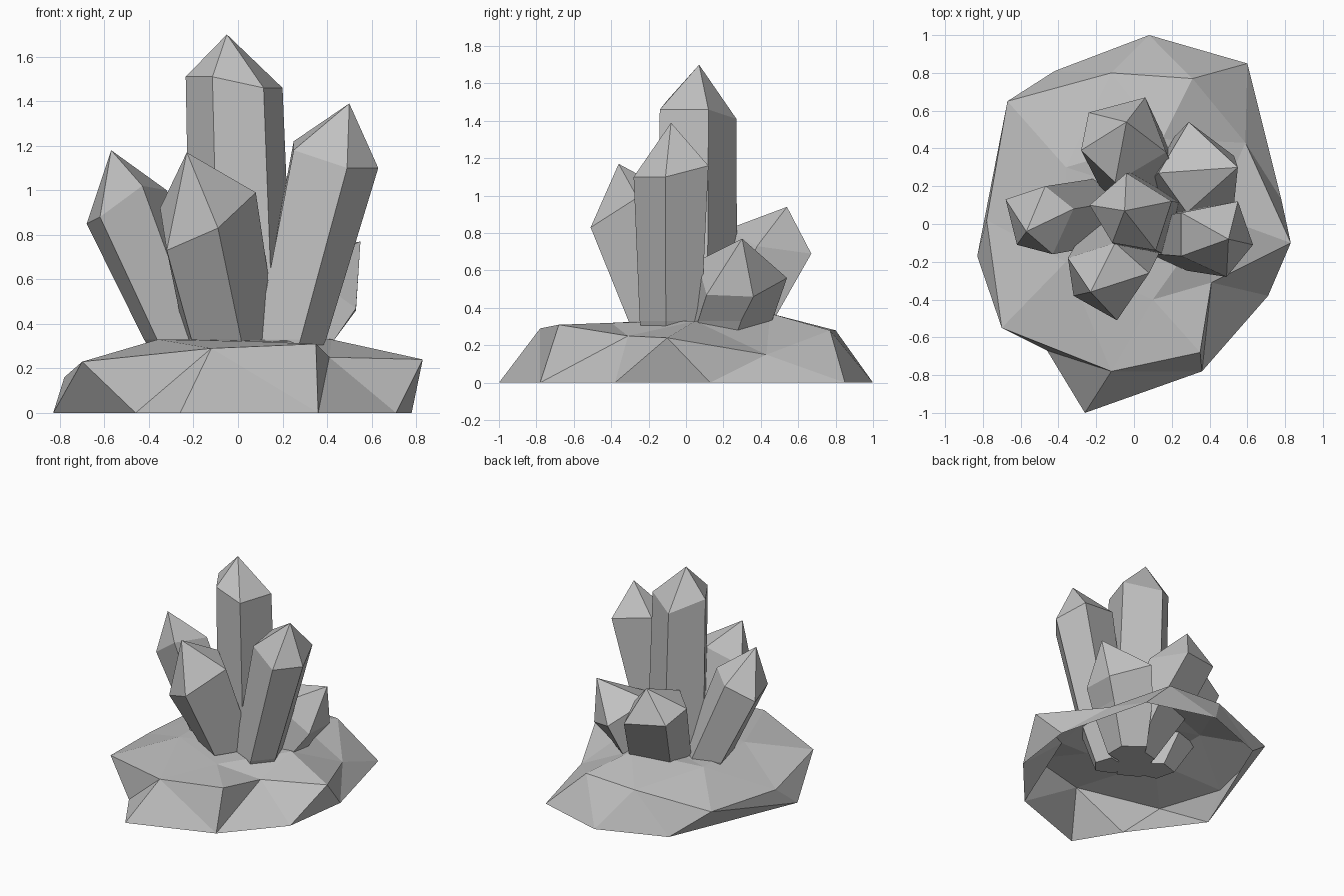
import bpy
import bmesh
from math import atan2, tau
from mathutils import Vector

default = bpy.data.objects.get("Cube")
if default:
    bpy.data.objects.remove(default, do_unlink=True)

# Single stone colour
stone = bpy.data.materials.new("stone_grey")
stone.use_nodes = True
colour = (0.53, 0.53, 0.53, 1.0)
stone.diffuse_color = colour
stone.node_tree.nodes["Principled BSDF"].inputs["Base Color"].default_value = colour


def finish(bm, name):
    """Turn a bmesh into a flat shaded stone object."""
    bmesh.ops.recalc_face_normals(bm, faces=bm.faces[:])
    mesh = bpy.data.meshes.new(name)
    bm.to_mesh(mesh)
    bm.free()
    mesh.materials.append(stone)
    obj = bpy.data.objects.new(name, mesh)
    bpy.context.scene.collection.objects.link(obj)
    return obj


def make_ring(bm, points):
    """Add points as vertices sorted around the z axis."""
    ring = [bm.verts.new(p) for p in points]
    return sorted(ring, key=lambda v: atan2(v.co.y, v.co.x) % tau)


def zip_rings(bm, outer, inner):
    """Join two rings of different counts with triangles along the shorter diagonals."""
    i = j = 0
    while i < len(outer) or j < len(inner):
        a, b = outer[i % len(outer)], inner[j % len(inner)]
        next_a, next_b = outer[(i + 1) % len(outer)], inner[(j + 1) % len(inner)]
        step_outer = (next_a.co - b.co).length <= (next_b.co - a.co).length
        if j >= len(inner) or (i < len(outer) and step_outer):
            bm.faces.new((a, next_a, b))
            i += 1
        else:
            bm.faces.new((a, next_b, b))
            j += 1


def build_rock_base():
    """Hollow faceted mound: ground outline, shoulder and plateau."""
    bm = bmesh.new()
    ground = make_ring(bm, [(x, y, 0) for x, y in (
        (0.08, 1), (0.6, 0.85), (0.78, 0.13), (0.71, -0.38), (0.36, -0.78),
        (-0.26, -1), (-0.46, -0.67), (-0.83, -0.17), (-0.42, 0.81))])
    shoulder = make_ring(bm, (
        (0.83, -0.1, 0.24), (0.59, 0.43, 0.15), (0.31, 0.77, 0.28),
        (-0.12, 0.8, 0.28), (-0.67, 0.65, 0.2), (-0.78, 0.02, 0.16),
        (-0.7, -0.55, 0.23), (-0.12, -0.78, 0.29), (0.35, -0.68, 0.31),
        (0.41, -0.31, 0.25)))
    plateau = make_ring(bm, (
        (0.42, 0.05, 0.33), (0.15, 0.45, 0.37), (-0.36, 0.3, 0.33),
        (-0.36, -0.2, 0.33), (0.1, -0.4, 0.32)))
    zip_rings(bm, ground, shoulder)
    zip_rings(bm, shoulder, plateau)
    cap = bm.faces.new(plateau)
    bmesh.ops.triangulate(bm, faces=[cap])
    return finish(bm, "rock_base")


def build_crystal(name, tip, neck, foot, foot_scale, foot_height=0.33, root_height=0.05):
    """Leaning prism: narrowed root, foot at the plateau, uneven neck and a point."""
    neck = [Vector(p) for p in neck]
    centre = sum(neck, Vector()) / len(neck)
    foot = Vector((*foot, foot_height))
    # Continue the lean of the shaft under the plateau
    root = foot.lerp(centre, (root_height - foot_height) / (centre.z - foot_height))

    bm = bmesh.new()
    rings = []
    for middle, scale in ((root, foot_scale * 0.65), (foot, foot_scale)):
        spread = Vector((scale, scale, 0))
        rings.append([bm.verts.new(middle + (p - centre) * spread) for p in neck])
    rings.append([bm.verts.new(p) for p in neck])
    point = bm.verts.new(tip)

    for k in range(len(neck)):
        n = (k + 1) % len(neck)
        for low, high in zip(rings, rings[1:]):
            bm.faces.new((low[k], low[n], high[n], high[k]))
        bm.faces.new((rings[-1][k], rings[-1][n], point))
    bm.faces.new(rings[0][::-1])
    return finish(bm, name)


build_rock_base()

# Crystal cluster, each neck listed anticlockwise from above
build_crystal("centre_crystal", tip=(-0.05, 0.07, 1.7), foot=(0.02, 0.04), foot_scale=1.06,
              neck=((0.2, 0.12, 1.46), (-0.04, 0.27, 1.41), (-0.235, 0.1, 1.51),
                    (-0.115, -0.1, 1.51), (0.115, -0.14, 1.46)))
build_crystal("left_crystal", tip=(0.5, -0.08, 1.39), foot=(0.235, -0.08), foot_scale=0.82,
              neck=((0.63, -0.11, 1.1), (0.55, 0.12, 1.16), (0.25, 0.06, 1.22),
                    (0.25, -0.17, 1.18), (0.49, -0.28, 1.1)))
build_crystal("right_crystal", tip=(-0.57, -0.04, 1.18), foot=(-0.25, 0.07), foot_scale=0.98,
              neck=((-0.32, 0.08, 1), (-0.47, 0.2, 0.94), (-0.68, 0.13, 0.85),
                    (-0.62, -0.11, 0.88), (-0.43, -0.16, 1.02)))
build_crystal("front_crystal", tip=(-0.23, -0.36, 1.17), foot=(-0.05, -0.09), foot_scale=0.97,
              neck=((0.08, -0.26, 0.99), (-0.1, -0.1, 1.03), (-0.35, -0.18, 0.92),
                    (-0.32, -0.38, 0.73), (-0.09, -0.51, 0.83)))
build_crystal("back_crystal", tip=(-0.04, 0.54, 0.94), foot=(0.02, 0.25), foot_scale=0.98,
              neck=((0.17, 0.38, 0.73), (0.06, 0.67, 0.69), (-0.24, 0.59, 0.72),
                    (-0.28, 0.39, 0.79), (-0.1, 0.22, 0.82)))
build_crystal("back_left_crystal", tip=(0.55, 0.3, 0.77), foot=(0.27, 0.21), foot_scale=0.92,
              neck=((0.53, 0.36, 0.46), (0.29, 0.54, 0.56), (0.13, 0.27, 0.7),
                    (0.28, 0.06, 0.65), (0.53, 0.11, 0.47)))
